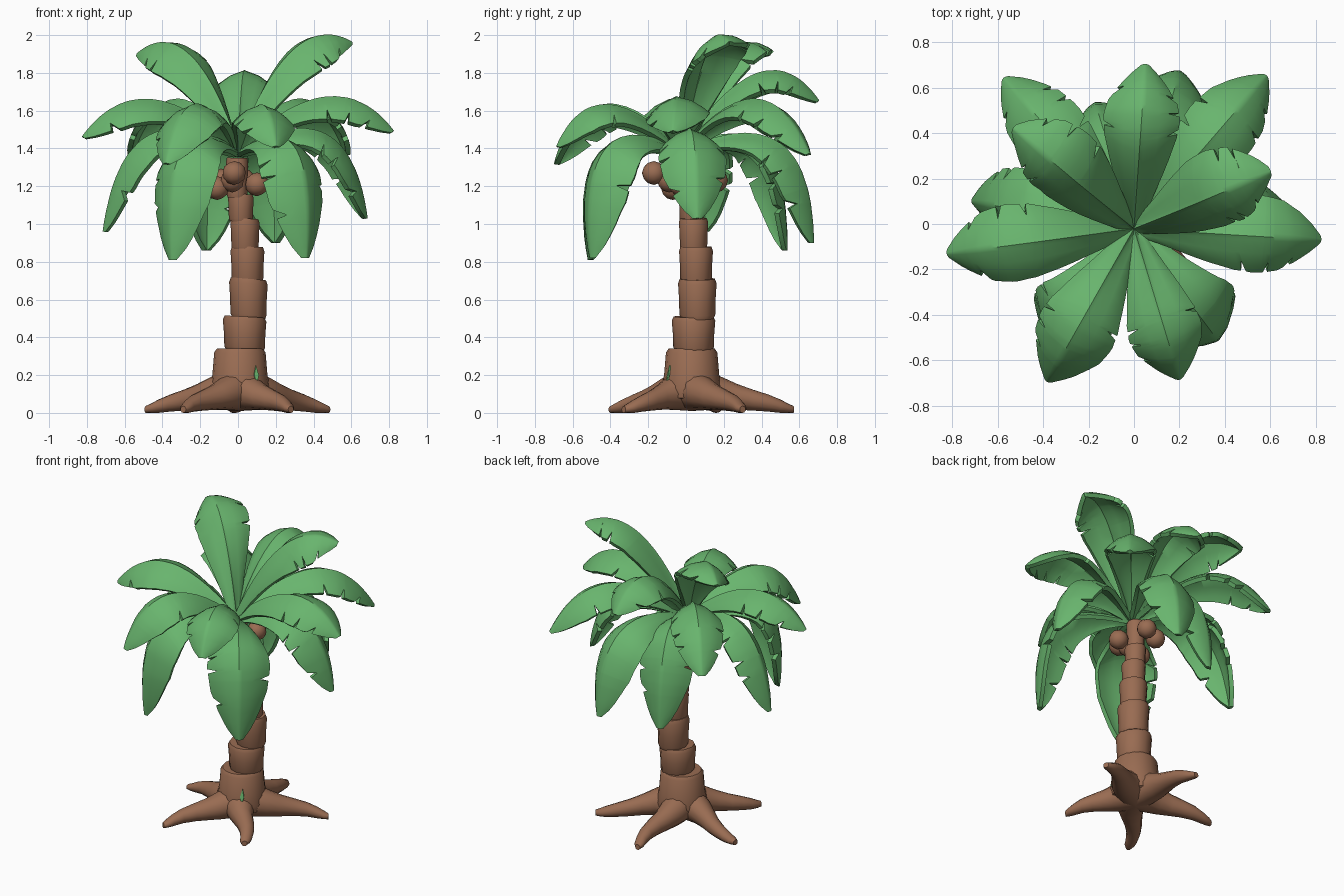
import bpy, bmesh, math, random
from mathutils import Vector

random.seed(4)
if "Cube" in bpy.data.objects:
    bpy.data.objects.remove(bpy.data.objects["Cube"])


def material(name, rgb):
    m = bpy.data.materials.new(name)
    m.use_nodes = True
    m.diffuse_color = (*rgb, 1)
    m.node_tree.nodes["Principled BSDF"].inputs["Base Color"].default_value = (*rgb, 1)
    return m


GREEN = material("leaf green", (0.14, 0.46, 0.155))
BROWN = material("bark brown", (0.32, 0.15, 0.085))
parts = []


def finish(bm, name, mat):
    mesh = bpy.data.meshes.new(name)
    bm.to_mesh(mesh)
    bm.free()
    mesh.materials.append(mat)
    ob = bpy.data.objects.new(name, mesh)
    bpy.context.collection.objects.link(ob)
    parts.append(ob)
    return ob


def loft(name, rings, mat):
    """Closed skin through equal rings of points."""
    bm = bmesh.new()
    loops = [[bm.verts.new(p) for p in ring] for ring in rings]
    n = len(loops[0])
    for a, b in zip(loops, loops[1:]):
        for i in range(n):
            bm.faces.new((a[i], a[(i + 1) % n], b[(i + 1) % n], b[i]))
    bm.faces.new(loops[0])
    bm.faces.new(loops[-1])
    bmesh.ops.recalc_face_normals(bm, faces=bm.faces)
    return finish(bm, name, mat)


def ring(centre, a, b, n):
    """Ring of n points spanned by the vectors a and b."""
    return [centre + a * math.cos(k * math.tau / n) + b * math.sin(k * math.tau / n)
            for k in range(n)]


def lerp(table, t):
    for (t0, v0), (t1, v1) in zip(table, table[1:]):
        if t <= t1:
            return v0 + (v1 - v0) * (t - t0) / (t1 - t0)
    return table[-1][1]


def bezier(p0, p1, p2, t):
    return p0 * (1 - t) ** 2 + p1 * 2 * t * (1 - t) + p2 * t * t


# Trunk: flared foot, then stacked segments that widen upward
X, Y, Z = Vector((1, 0, 0)), Vector((0, 1, 0)), Vector((0, 0, 1))
foot = [(0.05, 0.08), (0.08, 0.15), (0.13, 0.163), (0.2, 0.146), (0.32, 0.136), (0.34, 0.122)]
loft("trunk_foot", [ring(Vector((0.01, 0.03, z)), X * r, Y * r, 16) for z, r in foot], BROWN)

segments = [  # bottom, top, centre x, centre y, radius
    (0.33, 0.51, 0.035, 0.04, 0.113), (0.50, 0.71, 0.055, 0.06, 0.1),
    (0.69, 0.88, 0.05, 0.053, 0.088), (0.86, 1.03, 0.037, 0.04, 0.076),
    (1.01, 1.16, 0.015, 0.03, 0.067), (1.14, 1.35, -0.005, 0.01, 0.058)]
for i, (z0, z1, cx, cy, r) in enumerate(segments):
    tilt = random.uniform(-0.1, 0.1)
    rings = []
    for f, s in ((0, 0.87), (0.1, 0.95), (0.5, 0.97), (0.88, 1.02), (1, 0.93)):
        c = Vector((cx, cy, z0 + (z1 - z0) * f))
        rings.append(ring(c, Vector((r * s, 0, r * tilt)), Y * r * s, 12))
    loft(f"trunk_segment_{i + 1}", rings, BROWN)

# Moss mark: thin diamond plate on the trunk foot
out = Vector((0.3, -0.95, 0))
spot = Vector((0.096, -0.09, 0.2))
loft("moss_mark", [ring(spot + out * h, Z.cross(out) * 0.013, Z * 0.05 - out * 0.01, 4)
                   for h in (0, 0.008)], GREEN)

# Roots: tapered limbs that arch down to the ground
hub = Vector((0.01, 0.03, 0))
root_shape = [(0, 0.12), (0.25, 0.092), (0.5, 0.062), (0.75, 0.045), (0.95, 0.033), (1, 0.018)]
root_height = [(0, 0.13), (0.25, 0.11), (0.5, 0.078), (0.75, 0.052), (0.95, 0.024), (1, 0.018)]
root_tips = [(-0.29, -0.4), (0.28, -0.33), (0.48, 0.3), (-0.49, 0.16), (-0.03, 0.57)]
for i, (x, y) in enumerate(root_tips):
    way = Vector((x, y, 0)) - hub
    side = Vector((-way.y, way.x, 0)).normalized()
    bend = random.choice((-1, 1)) * 0.02
    rings = []
    for t in (0, 0.15, 0.3, 0.45, 0.6, 0.75, 0.87, 0.95, 1):
        r = lerp(root_shape, t)
        c = hub + way * t + side * bend * math.sin(t * math.tau)
        c.z = lerp(root_height, t)
        rings.append(ring(c, side * r, Z * min(r, c.z), 12))
    loft(f"root_{i + 1}", rings, BROWN)

# Coconuts clustered under the crown
for i, p in enumerate([(-0.11, -0.07, 1.19), (-0.02, -0.17, 1.27), (0.1, -0.03, 1.21),
                       (0.03, 0.16, 1.23), (-0.09, 0.1, 1.23), (-0.03, -0.09, 1.23)]):
    bm = bmesh.new()
    bmesh.ops.create_icosphere(bm, subdivisions=2, radius=0.063)
    bmesh.ops.translate(bm, verts=bm.verts, vec=p)
    finish(bm, f"coconut_{i + 1}", BROWN)

# Fronds: arched, folded blades with a raised midrib and notched edges
CROWN = Vector((0, -0.02, 1.37))
WIDTH = [(0, 0.04), (0.12, 0.08), (0.25, 0.122), (0.42, 0.158), (0.6, 0.17),
         (0.78, 0.153), (0.9, 0.106), (0.96, 0.064), (1, 0.018)]
COLUMNS = (-1, -0.8, -0.45, -0.09, 0, 0.09, 0.45, 0.8, 1)


def frond(name, tip, ctrl_z, reach, roll, size):
    tip = Vector(tip)
    flat = Vector((tip.x - CROWN.x, tip.y - CROWN.y, 0))
    ctrl = CROWN + flat * reach
    ctrl.z = ctrl_z
    d = flat.normalized()
    level = Vector((d.y, -d.x, 0))
    cuts = {s: [c + random.uniform(-0.04, 0.04) for c in (0.5, 0.68, 0.84)] for s in (-1, 1)}
    stops = {k / 14 for k in range(15)} | {0.965}
    for c in cuts[-1] + cuts[1]:
        stops = {t for t in stops if abs(t - c) > 0.03} | {c - 0.028, c, c + 0.012}
    bm = bmesh.new()
    rows = []
    for t in sorted(stops):
        tangent = (ctrl - CROWN) * (1 - t) + (tip - ctrl) * t
        upright = level.cross(tangent.normalized())
        twist = roll * min(1, t * 2)
        side = level * math.cos(twist) + upright * math.sin(twist)
        normal = upright * math.cos(twist) - level * math.sin(twist)
        w = lerp(WIDTH, t) * size
        row = []
        for u in COLUMNS:
            s = 1 if u > 0 else -1
            v = u
            if abs(u) > 0.7 and any(abs(t - c) < 0.001 for c in cuts[s]):
                v = u * 0.7
            sweep = min(1, t + 0.05 * v * v * (1 - t))
            p = bezier(CROWN, ctrl, tip, sweep) + side * v * w * 0.95
            drop = -0.56 * w * abs(v) ** 1.8 + (0.014 * (1 - t) if u == 0 else 0)
            row.append(bm.verts.new(p + normal * drop))
        rows.append(row)
    for a, b in zip(rows, rows[1:]):
        for j in range(len(COLUMNS) - 1):
            bm.faces.new((a[j], a[j + 1], b[j + 1], b[j]))
    ob = finish(bm, name, GREEN)
    mod = ob.modifiers.new("thickness", "SOLIDIFY")
    mod.thickness = 0.028
    mod.offset = -0.5


fronds = [  # tip, height of the arch control, how far out it sits, roll, width
    ((0.6, 0.23, 1.96), 2.14, 0.46, -0.25, 1.08), ((-0.53, 0.42, 1.9), 2.13, 0.46, 0.3, 1.05),
    ((0.05, 0.7, 1.65), 2.06, 0.6, 0, 1.03),
    ((0.58, 0.65, 1.37), 1.93, 0.64, 0, 1), ((-0.57, 0.64, 1.37), 1.93, 0.64, 0, 1),
    ((-0.82, -0.13, 1.46), 1.88, 0.62, 0.1, 1.05), ((0.82, -0.07, 1.49), 1.89, 0.62, -0.1, 1.05),
    ((-0.38, -0.69, 1.32), 1.9, 0.7, 0, 1.08), ((0.2, -0.68, 1.41), 1.85, 0.7, 0, 1),
    ((-0.71, 0.1, 0.96), 1.74, 0.84, 0.25, 1), ((0.68, 0.06, 1.03), 1.73, 0.85, 0, 1.1),
    ((-0.35, -0.51, 0.81), 1.69, 1.15, 0, 1.2), ((0.36, -0.5, 0.82), 1.69, 1.15, 0, 1.2),
    ((0.2, 0.67, 0.9), 1.7, 0.98, 0, 1.1), ((-0.17, 0.53, 0.86), 1.7, 1, 0, 1.1)]
for i, shape in enumerate(fronds):
    frond(f"frond_{i + 1}", *shape)

# Bake the thickness and shade smoothly with sharp edges kept
bpy.ops.object.select_all(action="DESELECT")
for ob in parts:
    ob.select_set(True)
bpy.context.view_layer.objects.active = parts[-1]
bpy.ops.object.convert(target="MESH")
bpy.ops.object.shade_smooth_by_angle(angle=math.radians(38))
